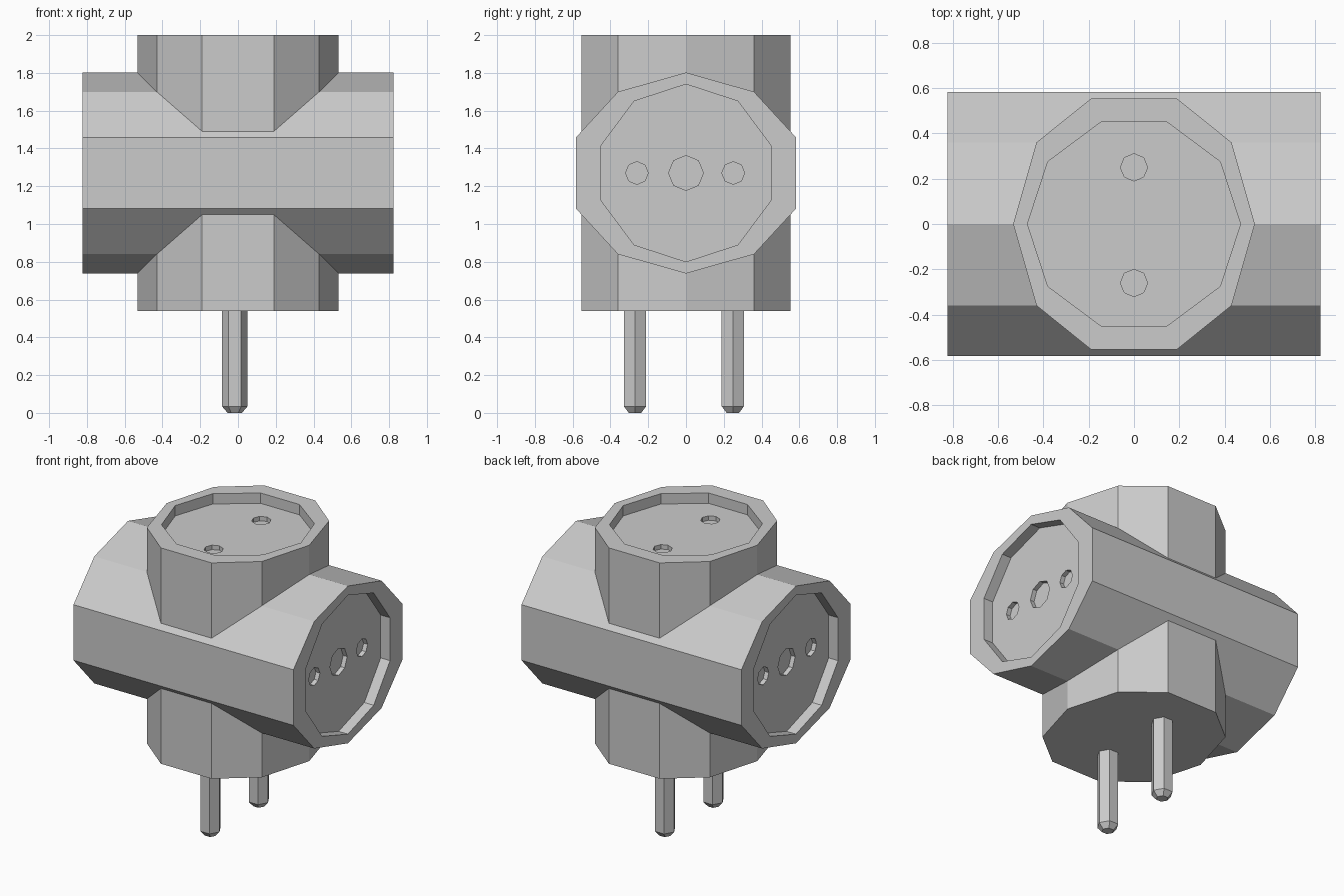
import bpy
import math
from mathutils import Matrix, Vector

cube = bpy.data.objects.get("Cube")
if cube:
    bpy.data.objects.remove(cube, do_unlink=True)

grey = bpy.data.materials.new("light_grey")
grey.use_nodes = True
grey.diffuse_color = (0.6, 0.6, 0.6, 1)
grey.node_tree.nodes["Principled BSDF"].inputs["Base Color"].default_value = (0.6, 0.6, 0.6, 1)

UP = Matrix.Identity(4)
# Lays an upright shape along x at the height of the crossbar
SIDE = Matrix.Translation((0, 0, 1.27)) @ Matrix.Rotation(math.pi / 2, 4, "Y")


def prism(name, rings, frame=UP):
    """Join equal-sided rings, given as (points, height), into a closed solid."""
    n = len(rings[0][0])
    verts = [frame @ Vector((x, y, z)) for pts, z in rings for x, y in pts]
    faces = [tuple(reversed(range(n))), tuple(range(len(verts) - n, len(verts)))]
    for r in range(len(rings) - 1):
        for i in range(n):
            j = (i + 1) % n
            faces.append((r * n + i, r * n + j, r * n + n + j, r * n + n + i))
    mesh = bpy.data.meshes.new(name)
    mesh.from_pydata(verts, [], faces)
    mesh.materials.append(grey)
    obj = bpy.data.objects.new(name, mesh)
    bpy.context.collection.objects.link(obj)
    return obj


def decagon(tip, mid, flat):
    """Ten-sided outline mirrored in both axes from one quarter."""
    quarter = [mid, flat]
    top = quarter + [(-x, y) for x, y in reversed(quarter)]
    return [(tip, 0)] + top + [(-tip, 0)] + [(-x, -y) for x, y in top]


def circle(radius, sides, cx=0, cy=0):
    return [(cx + radius * math.cos(2 * math.pi * i / sides),
             cy + radius * math.sin(2 * math.pi * i / sides)) for i in range(sides)]


def boolean(target, tool, operation):
    mod = target.modifiers.new(operation.lower(), "BOOLEAN")
    mod.operation = operation
    mod.solver = "EXACT"
    mod.object = tool
    bpy.context.view_layer.objects.active = target
    bpy.ops.object.modifier_apply(modifier=mod.name)
    bpy.data.objects.remove(tool, do_unlink=True)


def cut_socket(target, end, frame, direction, center_hole):
    """Sink a recess into an end, then the contact holes into its floor."""
    floor = end - 0.07 * direction
    holes = [(0.06, 0.25), (0.06, -0.26)] + ([(0.092, 0)] if center_hole else [])
    cuts = [(recess, floor)]
    cuts += [(circle(r, 8, 0, y), floor - 0.03 * direction) for r, y in holes]
    for pts, depth in cuts:
        low, high = sorted((depth, end + 0.1 * direction))
        boolean(target, prism("cutter", [(pts, low), (pts, high)], frame), "DIFFERENCE")


recess = decagon(0.47, (0.38, 0.275), (0.145, 0.45))

# Upright barrel crossed by the horizontal barrel
upright = decagon(0.533, (0.43, 0.36), (0.19, 0.553))
cross = decagon(0.532, (0.43, 0.36), (0.188, 0.583))
body = prism("adapter_body", [(upright, 0.54), (upright, 2.0)])
bar = prism("crossbar", [(cross, -0.823), (cross, 0.823)], SIDE)
boolean(body, bar, "UNION")

# Sockets on the top and on both ends
cut_socket(body, 2.0, UP, 1, False)
for direction in (1, -1):
    cut_socket(body, 0.823 * direction, SIDE, direction, True)

# Hexagonal plug pins with tapered tips
for name, y in (("front_pin", -0.27), ("back_pin", 0.248)):
    shaft = circle(0.068, 6, -0.017, y)
    tip = circle(0.038, 6, -0.017, y)
    prism(name, [(tip, 0), (shaft, 0.035), (shaft, 0.56)])
